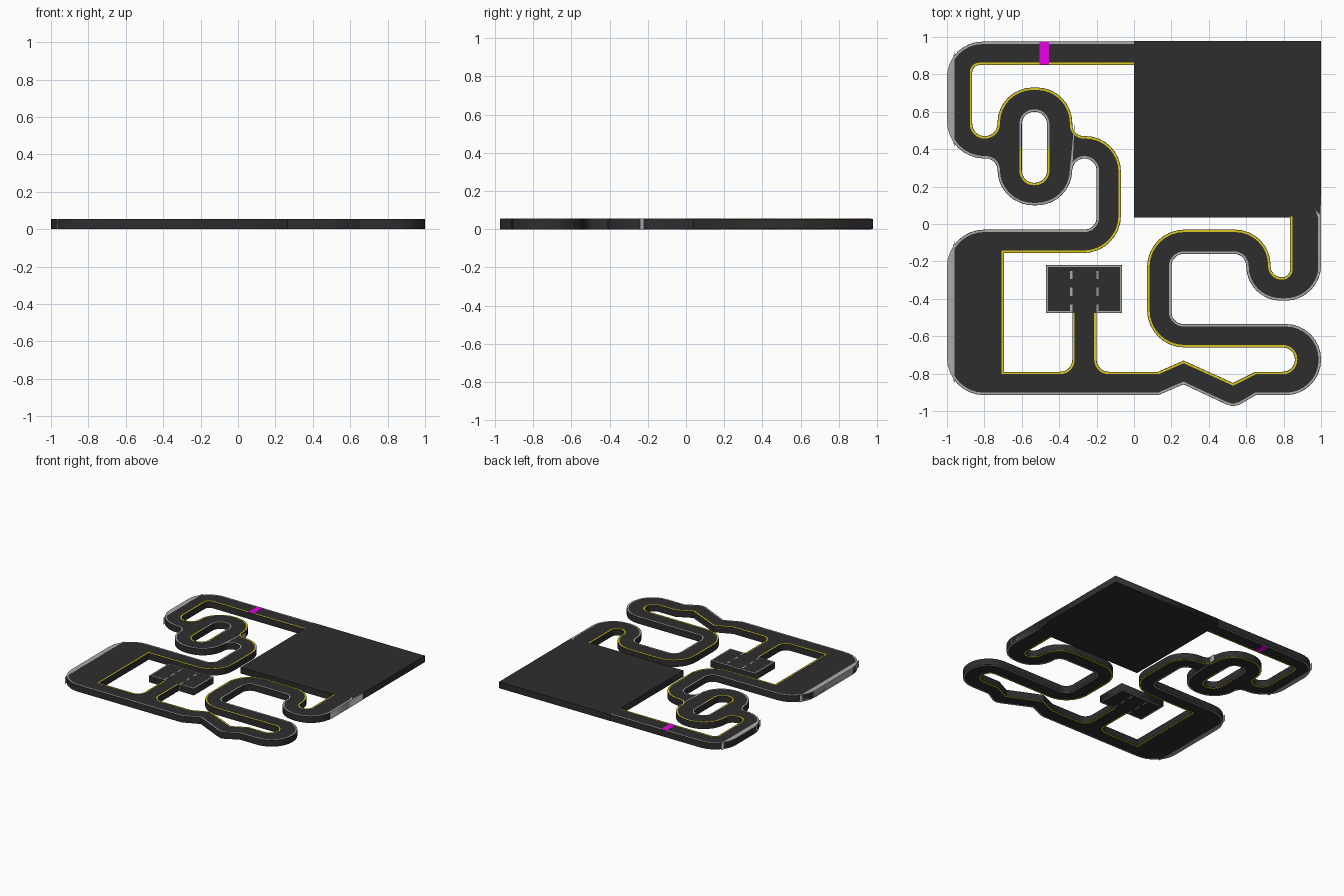
import bpy, bmesh
from math import tan
from mathutils import Vector

if "Cube" in bpy.data.objects:
    bpy.data.objects.remove(bpy.data.objects["Cube"])

TOP = 0.055


def material(name, rgb):
    m = bpy.data.materials.new(name)
    m.diffuse_color = (*rgb, 1)
    m.use_nodes = True
    m.node_tree.nodes["Principled BSDF"].inputs["Base Color"].default_value = m.diffuse_color
    return m


ASPHALT = material("asphalt", (0.027, 0.027, 0.027))
GREY = material("grey_paint", (0.4, 0.4, 0.4))
YELLOW = material("yellow_paint", (0.72, 0.6, 0.01))
MAGENTA = material("magenta_paint", (0.8, 0.0, 0.8))


def rounded(pts, seg=8):
    """Open polyline; each point is (x, y) or (x, y, fillet radius)."""
    out = []
    for i, p in enumerate(pts):
        c = Vector(p[:2])
        if len(p) == 2:
            out.append(c)
            continue
        a = (Vector(pts[i - 1][:2]) - c).normalized()
        b = (Vector(pts[i + 1][:2]) - c).normalized()
        r = p[2]
        d = r / tan(a.angle(b) / 2)
        mid = c + (a + b).normalized() * (d * d + r * r) ** 0.5
        u = (c + a * d - mid).normalized()
        v = (c + b * d - mid).normalized()
        for k in range(seg + 1):
            out.append(mid + u.slerp(v, k / seg).normalized() * r)
    clean = [out[0]]
    for q in out[1:]:
        if (q - clean[-1]).length > 1e-4:
            clean.append(q)
    return clean


def add(name, mesh, mat):
    mesh.materials.clear()
    mesh.materials.append(mat)
    ob = bpy.data.objects.new(name, mesh)
    bpy.context.collection.objects.link(ob)
    return ob


def slab(name, loops, mat, z0=0.002, z1=TOP - 0.001):
    """Filled outline (further loops are holes), extruded from z0 to z1."""
    cu = bpy.data.curves.new(name, 'CURVE')
    cu.dimensions, cu.fill_mode, cu.extrude = '2D', 'BOTH', (z1 - z0) / 2
    for loop in loops:
        s = cu.splines.new('POLY')
        s.points.add(len(loop) - 1)
        for p, q in zip(s.points, loop):
            p.co = (q[0], q[1], 0, 1)
        s.use_cyclic_u = True
    tmp = bpy.data.objects.new(name + "_outline", cu)
    bpy.context.collection.objects.link(tmp)
    dg = bpy.context.evaluated_depsgraph_get()
    mesh = bpy.data.meshes.new_from_object(tmp.evaluated_get(dg))
    bpy.data.objects.remove(tmp)
    for v in mesh.vertices:
        v.co.z += (z0 + z1) / 2
    return add(name, mesh, mat)


def rect(x0, x1, y0, y1):
    return [(x0, y0), (x1, y0), (x1, y1), (x0, y1)]


def line(name, pts, side, mat, inset=0.003, width=0.01):
    """Painted edge line inset to the left (side=1) or right (-1) of a path."""
    bm = bmesh.new()
    rows = []
    for i, p in enumerate(pts):
        n = []
        for a, b in ((i - 1, i), (i, i + 1)):
            if a >= 0 and b < len(pts):
                d = (pts[b] - pts[a]).normalized()
                n.append(Vector((-d.y, d.x)) * side)
        m = n[0] if len(n) == 1 else (n[0] + n[1]) / (1 + n[0].dot(n[1]))
        a, b = p + m * inset, p + m * (inset + width)
        rows.append([bm.verts.new((*q, z)) for q, z in
                     ((a, 0), (b, 0), (b, TOP), (a, TOP))])
    for r, s in zip(rows, rows[1:]):
        for k in range(4):
            j = (k + 1) % 4
            bm.faces.new((r[k], r[j], s[j], s[k]))
    bm.faces.new(rows[0])
    bm.faces.new(rows[-1][::-1])
    bmesh.ops.recalc_face_normals(bm, faces=bm.faces)
    mesh = bpy.data.meshes.new(name)
    bm.to_mesh(mesh)
    bm.free()
    return add(name, mesh, mat)


# Road edges: one grey, two yellow (split by the parking lot stem)
grey_edge = rounded([
    (0, .975), (-1, .975, .19), (-1, .35, .2), (-.73, .35, .06),
    (-.73, .1, .19), (-.33, .1, .19), (-.33, .35, .064), (-.2, .35, .064),
    (-.2, -.03, .065), (-1, -.03, .2), (-1, -.915, .2), (.13, -.915),
    (.265, -.857), (.49, -.963), (.53, -.975), (.57, -.963), (.65, -.915),
    (1, -.915, .189), (1, -.535, .189), (.2, -.535, .065), (.2, -.16, .065),
    (.6, -.16, .064), (.6, -.41, .185), (1, -.41, .19), (1, .04)])
yellow_a = rounded([
    (0, .85), (-.865, .85, .04), (-.865, .47, .066), (-.73, .47, .066),
    (-.73, .73, .19), (-.33, .73, .19), (-.33, .47, .06), (-.07, .47, .19),
    (-.07, -.155, .2), (-.695, -.155), (-.695, -.79), (-.33, -.79, .065),
    (-.33, -.475)])
yellow_b = rounded([
    (-.2, -.475), (-.2, -.79, .065), (.13, -.79), (.265, -.73), (.53, -.85),
    (.65, -.79), (.86, -.79, .064), (.86, -.66, .064), (.07, -.66, .2),
    (.07, -.03, .2), (.73, -.03, .19), (.73, -.285, .06), (.835, -.285, .044),
    (.835, .04)])

# Island hole inside the roundabout, in two halves
island_top = rounded([(-.6, .41), (-.6, .6, .066), (-.465, .6, .066), (-.465, .41)])
island_low = rounded([(-.465, .41), (-.465, .22, .066), (-.6, .22, .066), (-.6, .41)])

road = slab("road", [grey_edge + (yellow_a + yellow_b)[::-1],
                     island_top[:-1] + island_low[:-1]], ASPHALT)
line("grey_edge_line", grey_edge, 1, GREY)
line("yellow_edge_line_west", yellow_a, -1, YELLOW)
line("yellow_edge_line_east", yellow_b, -1, YELLOW)
line("island_line_grey", island_top, 1, GREY)
line("island_line_yellow", island_low, 1, YELLOW)

# Large open square and parking lot
slab("open_square", [rect(0, 1, .035, .978)], ASPHALT)
slab("parking_lot", [rect(-.47, -.065, -.475, -.22)], ASPHALT)
lot = [Vector(p) for p in ((-.33, -.475), (-.47, -.475), (-.47, -.22),
                           (-.065, -.22), (-.065, -.475), (-.2, -.475))]
line("parking_border", lot, -1, GREY, 0.001)
for x in (-.335, -.195):
    for y in (-.25, -.34, -.43):
        slab("parking_dash", [rect(x - .006, x + .006, y - .045, y)], GREY, 0, TOP)

# Wide shoulders, following the rounded outer edge of the road
for name, y0, y1 in (("north_shoulder", .3, 1), ("south_shoulder", -1, 0)):
    arc = [p for p in grey_edge if p.x < -.96 and y0 < p.y < y1]
    band = ([(-.96, arc[0].y + .03)] + [(p.x, p.y) for p in arc]
            + [(-.96, arc[-1].y - .03)])
    slab(name, [band], GREY, 0, TOP)
slab("east_shoulder", [[(.985, -.24), (1, -.24), (1, .18), (.993, .05),
                        (.97, .075), (.985, .03)]], GREY, 0, TOP)

# Start line
slab("start_line", [rect(-.505, -.455, .852, .972)], MAGENTA, 0, TOP + 0.0005)

# Smooth walls on the bends, sharp rims
bpy.ops.object.select_all(action='DESELECT')
road.select_set(True)
bpy.context.view_layer.objects.active = road
bpy.ops.object.shade_smooth_by_angle()
